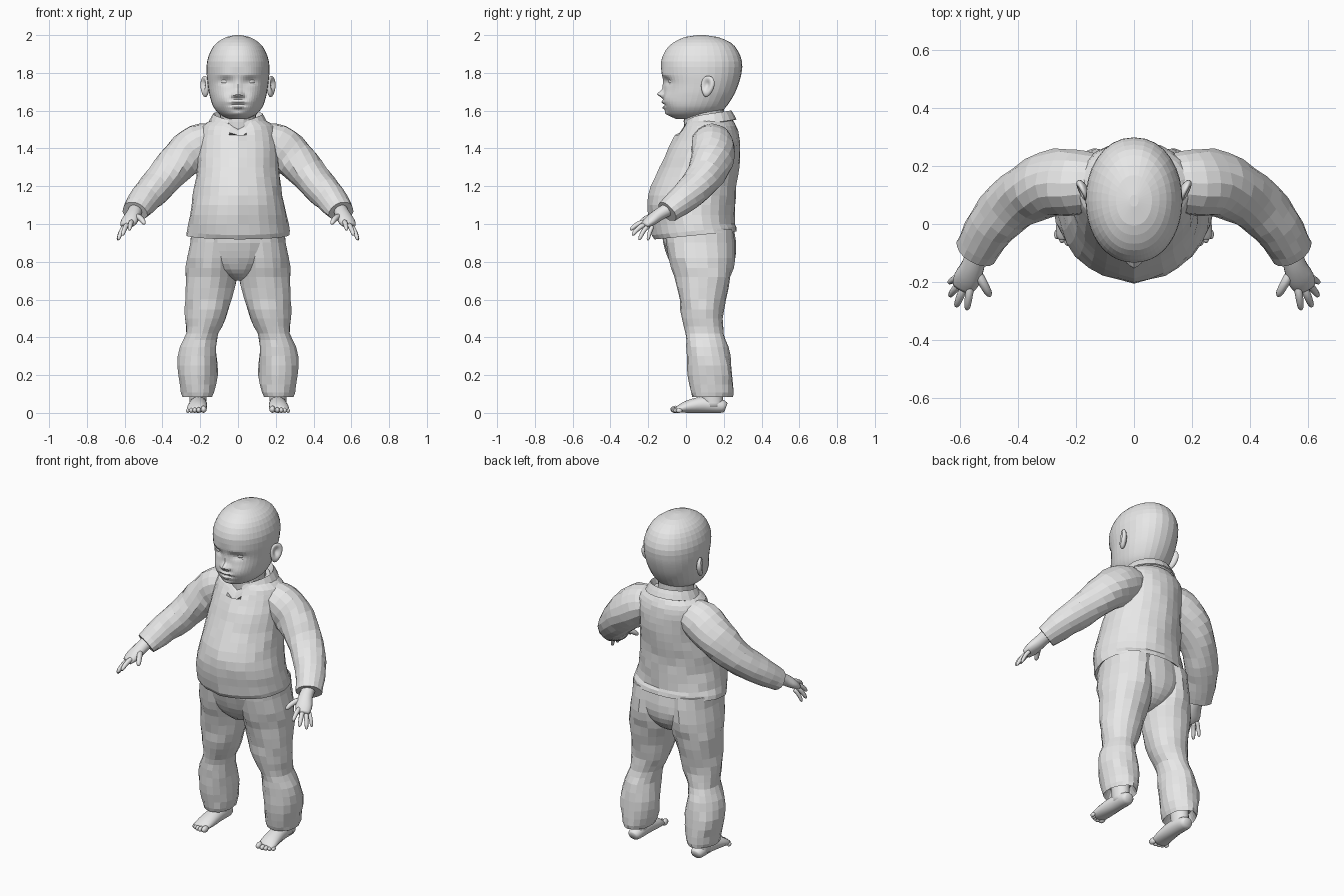
import bpy, bmesh, random
from math import sin, cos, pi, exp, radians, hypot, copysign
from mathutils import Vector, Matrix

cube = bpy.data.objects.get("Cube")
if cube:
    bpy.data.objects.remove(cube)
rng = random.Random(4)

grey = bpy.data.materials.new("plain grey")
grey.use_nodes = True
GREY = (0.8, 0.8, 0.8, 1)
grey.diffuse_color = GREY
for node in grey.node_tree.nodes:
    if node.type == 'BSDF_PRINCIPLED':
        node.inputs["Base Color"].default_value = GREY


def finish(name, bm, mirror=False, smooth=False):
    """Turn a bmesh into an object, optionally mirrored left to right."""
    bmesh.ops.recalc_face_normals(bm, faces=bm.faces)
    mesh = bpy.data.meshes.new(name)
    bm.to_mesh(mesh)
    bm.free()
    mesh.materials.append(grey)
    for p in mesh.polygons:
        p.use_smooth = smooth
    ob = bpy.data.objects.new(name, mesh)
    bpy.context.scene.collection.objects.link(ob)
    if mirror:
        ob.modifiers.new("Mirror", 'MIRROR')
    return ob


def spline(keys, steps):
    """Catmull-Rom interpolation of key tuples; steps is given per span."""
    out = []
    last = len(keys) - 1
    for i in range(last):
        quad = [keys[max(0, min(last, i + k))] for k in (-1, 0, 1, 2)]
        for s in range(steps[i]):
            t = s / steps[i]
            out.append([b + t * (c - a) / 2 + t * t * (a - 2.5 * b + 2 * c - d / 2)
                        + t ** 3 * (1.5 * (b - c) + (d - a) / 2)
                        for a, b, c, d in zip(*quad)])
    return out + [list(keys[-1])]


def upright(rows):
    """Rows of (z, centre x, half width, front y, back y) to loft keys."""
    return [(x, (f + b) / 2, z, w, (b - f) / 2) for z, x, w, f, b in rows]


def loft(keys, segs=20, steps=2, fold=0.0, tube=False, front=0.0, power=1.0):
    """Skin elliptical rings (x, y, z, radius a, radius b) along a path."""
    if isinstance(steps, int):
        steps = [steps] * (len(keys) - 1)
    pts = spline(keys, steps)
    bm = bmesh.new()
    rings = []
    for i, (x, y, z, a, b) in enumerate(pts):
        side, up = Vector((1, 0, 0)), Vector((0, 1, 0))
        if tube:
            t = Vector(pts[min(i + 1, len(pts) - 1)][:3]) - Vector(pts[max(i - 1, 0)][:3])
            side = t.cross(Vector((0, 0, 1))).normalized()
            up = side.cross(t).normalized()
        ring = []
        for k in range(segs):
            phi = 2 * pi * k / segs
            th = phi - front * sin(phi) - pi / 2
            r = 1 + fold * (rng.uniform(-1, 1) + 0.7 * sin(3 * th + 26 * z))
            c = copysign(abs(cos(th)) ** power, cos(th))
            ring.append(bm.verts.new(Vector((x, y, z)) + side * (a * r * c)
                                     + up * (b * r * sin(th))))
        rings.append(ring)
    for lo, hi in zip(rings, rings[1:]):
        for k in range(segs):
            n = (k + 1) % segs
            bm.faces.new((lo[k], lo[n], hi[n], hi[k]))
    bm.faces.new(rings[0])
    bm.faces.new(rings[-1])
    return bm


def blob(bm, loc, scale, turn=0.0, segs=12):
    """Add a stretched sphere."""
    m = (Matrix.Translation(loc) @ Matrix.Rotation(radians(turn), 4, 'Z')
         @ Matrix.Diagonal((*scale, 1)))
    bmesh.ops.create_uvsphere(bm, u_segments=segs, v_segments=8, radius=1, matrix=m)


# Head, with the face pushed out and in by soft bumps
head = loft(upright([
    (1.555, 0, .045, -.05, .10), (1.58, 0, .095, -.092, .165), (1.62, 0, .13, -.112, .212),
    (1.68, 0, .15, -.116, .252), (1.74, 0, .16, -.116, .278), (1.80, 0, .166, -.128, .294),
    (1.86, 0, .164, -.132, .297), (1.92, 0, .143, -.108, .273), (1.96, 0, .112, -.068, .237),
    (1.99, 0, .062, -.005, .168), (2.0, 0, .015, .06, .1)]),
    segs=44, steps=[4, 7, 9, 9, 6, 2, 2, 2, 2, 1], front=.5, power=.92)
bumps = [  # x, z, spread x, spread z, height
    (0, 1.687, .021, .018, .033), (0, 1.725, .018, .035, .009), (.022, 1.68, .012, .011, .013),
    (0, 1.645, .036, .010, .015), (0, 1.616, .028, .010, .014), (0, 1.630, .04, .006, -.007),
    (0, 1.585, .035, .016, .013), (.075, 1.66, .04, .04, .013),
    (.065, 1.755, .034, .02, -.015), (.065, 1.793, .045, .015, .005)]
for v in head.verts:
    if v.co.y < .03:
        push = 0
        for bx, bz, sx, sz, h in bumps:
            for s in ((1, -1) if bx else (1,)):
                push += h * exp(-((v.co.x - s * bx) / sx) ** 2 - ((v.co.z - bz) / sz) ** 2)
        v.co.y -= push
finish("head", head)

# Eyes with upper and lower lids
eyes = bmesh.new()
blob(eyes, (.066, -.067, 1.755), (.03, .026, .018), 12, 16)
finish("eyes", eyes, True, True)
lids = bmesh.new()
for z, thick in ((1.771, .007), (1.740, .005)):
    blob(lids, (.068, -.068, z), (.034, .023, thick), 18)
finish("eyelids", lids, True, True)

# Ears: flattened shells with a hollow and a narrow lobe
ear = bmesh.new()
bmesh.ops.create_uvsphere(ear, u_segments=20, v_segments=14, radius=1,
                          matrix=Matrix.Rotation(pi / 2, 4, 'Y'))
for v in ear.verts:
    x, y, z = v.co
    if x > 0:
        x -= 1.3 * exp(-(hypot(y + .1, z - .15) / .5) ** 2)
    v.co = (x * .02, y * (1 + .25 * z) * .037, z * .057)
ear.transform(Matrix.Translation((.176, .114, 1.728)) @ Matrix.Rotation(radians(-24), 4, 'Z')
              @ Matrix.Rotation(radians(-10), 4, 'X'))
finish("ears", ear, True, True)

finish("neck", loft(upright([(1.46, 0, .1, -.005, .2), (1.54, 0, .095, -.012, .2),
                             (1.63, 0, .1, -.01, .2)]), 20, 2))

# Jacket body: hem lower at the front, ridge at the closure, V at the throat
jacket = loft(upright([
    (.97, 0, .24, -.13, .24), (.935, 0, .275, -.16, .272), (1.0, 0, .265, -.185, .26),
    (1.1, 0, .245, -.200, .26), (1.2, 0, .23, -.176, .267), (1.3, 0, .215, -.134, .28),
    (1.4, 0, .213, -.086, .287), (1.47, 0, .208, -.048, .282), (1.52, 0, .19, -.022, .266),
    (1.55, 0, .14, -.004, .245)]), 28, 2, fold=.014)
for v in jacket.verts:
    if v.co.z < .99:
        v.co.z += .1 * v.co.y
    if v.co.y < .1:
        if abs(v.co.x) < .01:
            v.co.y -= .008
        if v.co.z > 1.48:
            v.co.z -= .05 * exp(-(v.co.x / .04) ** 2)
finish("jacket_body", jacket)

# Turned-down collar, open at the front with hanging points
collar = bmesh.new()
rows = []
for d in range(-76, 257, 18):
    c, s = cos(radians(d)), sin(radians(d))
    drop = max(0, -s) ** 4
    rows.append([collar.verts.new((r * c, .118 + .93 * r * s, z + tilt * s - hang * drop))
                 for r, z, tilt, hang in ((.112, 1.535, .03, .02), (.132, 1.583, .018, .025),
                                          (.146, 1.558, .022, .03), (.160, 1.532, .022, .03))])
for a, b in zip(rows, rows[1:]):
    for k in range(3):
        collar.faces.new((a[k], b[k], b[k + 1], a[k + 1]))
solid = finish("collar", collar).modifiers.new("Thickness", 'SOLIDIFY')
solid.thickness = .008

# Sleeves
finish("sleeves", loft([
    (.1, .14, 1.45, .09, .085), (.2, .14, 1.415, .113, .118), (.3, .135, 1.34, .112, .108),
    (.4, .085, 1.232, .098, .092), (.488, -.005, 1.14, .086, .08),
    (.547, -.1, 1.065, .073, .06)], 16, 3, fold=.035, tube=True), True)

# Hands: palm, then thumb and fingers
finish("palms", loft([
    (.535, -.07, 1.09, .036, .036), (.553, -.14, 1.052, .040, .034),
    (.575, -.19, 1.016, .047, .028), (.59, -.222, .992, .036, .017)],
    14, 3, tube=True), True, True)
fingers = [
    ("thumbs", (.54, -.165, 1.04), (.495, -.248, 1.0), .015),
    ("index_fingers", (.562, -.205, 1.012), (.575, -.295, .968), .013),
    ("middle_fingers", (.582, -.21, .998), (.612, -.284, .94), .013),
    ("ring_fingers", (.598, -.2, .988), (.634, -.248, .916), .012),
    ("little_fingers", (.602, -.178, .985), (.637, -.202, .914), .011)]
for name, base, tip, r in fingers:
    keys = []
    for t, k in ((0, 1), (.35, 1.05), (.7, .95), (.92, .75), (1, .25)):
        p = Vector(base).lerp(Vector(tip), t)
        keys.append((p.x, p.y, p.z + .012 * sin(pi * t), r * k, r * k))
    finish(name, loft(keys, 8, 2, tube=True), True, True)

# Trousers: seat and two legs
finish("trouser_seat", loft(upright([
    (1.0, 0, .24, -.13, .25), (.9, 0, .248, -.122, .264), (.82, 0, .225, -.096, .26),
    (.76, 0, .145, -.064, .228), (.72, 0, .07, -.02, .18), (.7, 0, .02, .04, .12)]),
    24, 2, fold=.012))
finish("trouser_legs", loft(upright([
    (.97, .12, .128, -.11, .25), (.82, .138, .132, -.092, .258), (.72, .142, .137, -.06, .24),
    (.6, .157, .123, -.036, .21), (.5, .172, .108, -.022, .196), (.42, .19, .086, -.002, .2),
    (.35, .21, .096, 0, .222), (.25, .215, .107, .005, .243), (.15, .212, .096, .018, .25),
    (.085, .215, .08, .03, .245), (.14, .215, .06, .06, .21)]), 18, 2, fold=.03), True)

# Bare feet: ankle, sole and toes
finish("ankles", loft(upright([(.03, .212, .044, .09, .2), (.09, .212, .046, .08, .195),
                               (.2, .212, .05, .07, .19)]), 14, 2), True, True)
finish("feet", loft([
    (.21, .212, .03, .025, .022), (.21, .19, .035, .04, .035), (.21, .1, .044, .046, .044),
    (.215, .01, .033, .052, .033), (.22, -.035, .021, .05, .021), (.22, -.05, .018, .04, .014)],
    14, 3, tube=True), True, True)
toes = bmesh.new()
for x, y, r in ((.182, -.056, .019), (.208, -.060, .015), (.229, -.056, .014),
                (.248, -.048, .013), (.265, -.036, .012)):
    blob(toes, (x, y, r), (r * .85, r * 1.4, r), segs=10)
finish("toes", toes, True, True)
